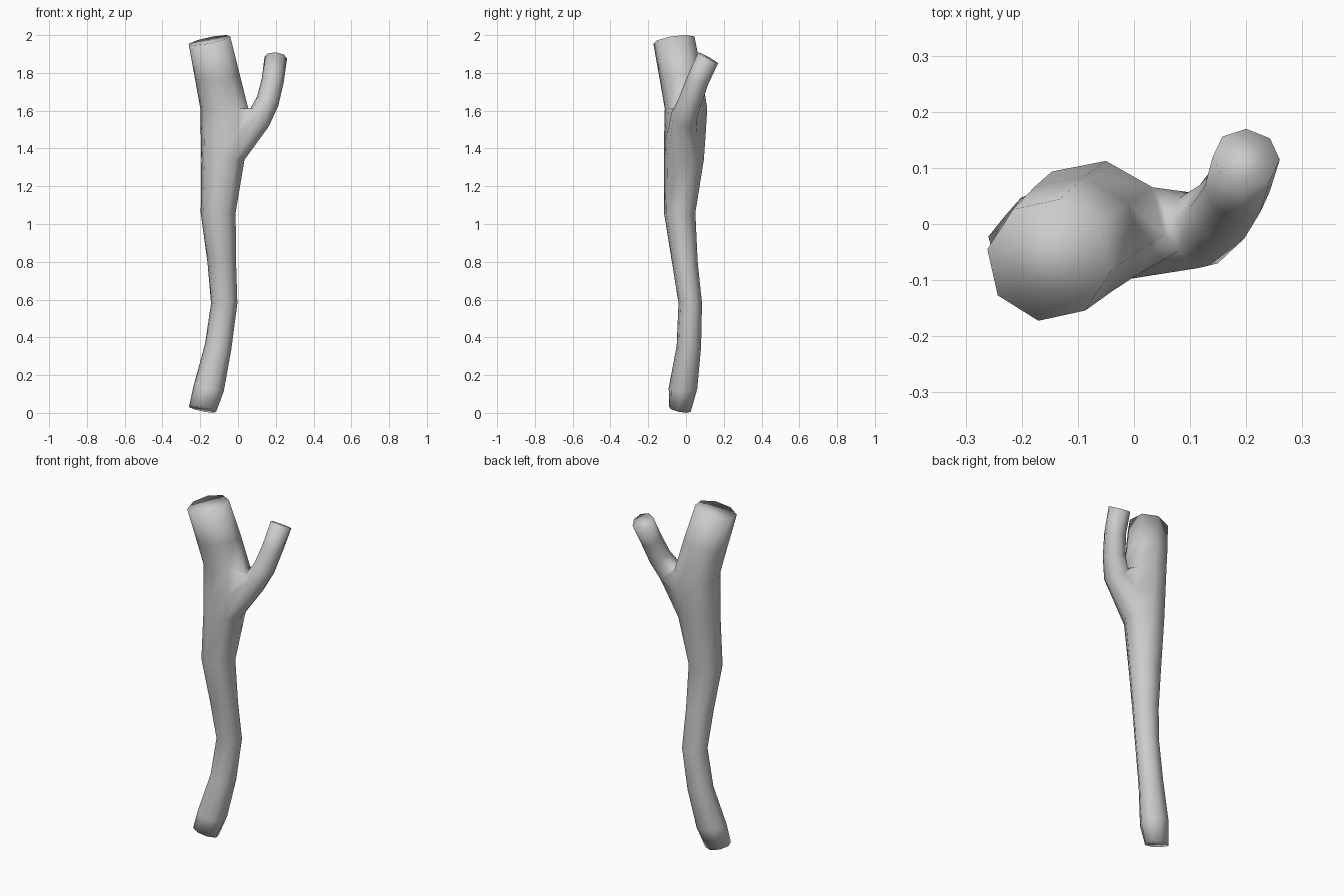
import bpy, bmesh, math
from mathutils import Vector

if "Cube" in bpy.data.objects:
    bpy.data.objects.remove(bpy.data.objects["Cube"])

N = 8
bm = bmesh.new()


def skin(a, b, skip=()):
    for i in range(N):
        if i not in skip:
            j = (i + 1) % N
            bm.faces.new((a[i], a[j], b[j], b[i]))


# Trunk rings: z, x min, x max, y min, y max, slope in x, slope in y
trunk = [
    (0.019, -0.26, -0.115, -0.09, 0.025, -0.2, -0.2),
    (0.13, -0.235, -0.075, -0.092, 0.06, -0.2, 0.0),
    (0.35, -0.175, -0.035, -0.05, 0.08, -0.2, 0.0),
    (0.58, -0.143, -0.003, -0.04, 0.085, 0.0, 0.0),
    (0.80, -0.162, -0.01, -0.075, 0.062, 0.05, 0.0),
    (1.06, -0.198, -0.012, -0.117, 0.05, 0.0, 0.0),
    (1.34, -0.195, 0.035, -0.117, 0.095, 0.0, 0.0),
    (1.48, -0.198, 0.048, -0.116, 0.105, 0.0, 0.0),
    (1.61, -0.2, 0.055, -0.113, 0.113, 0.0, 0.0),
    (1.78, -0.228, 0.01, -0.14, 0.085, 0.12, 0.1),
    (1.973, -0.262, -0.04, -0.173, 0.045, 0.2, 0.15),
]
rings = []
for z, x0, x1, y0, y1, sx, sy in trunk:
    ring = []
    for i in range(N):
        a = 2 * math.pi * i / N - math.radians(10)
        dx = (x1 - x0) / 2 * math.cos(a) * 1.01
        dy = (y1 - y0) / 2 * math.sin(a) * 1.01
        ring.append(bm.verts.new(((x0 + x1) / 2 + dx, (y0 + y1) / 2 + dy,
                                  z + sx * dx + sy * dy)))
    rings.append(ring)

# Leave a two by two opening where the branch grows out
for k in range(len(rings) - 1):
    skin(rings[k], rings[k + 1], (0, N - 1) if k in (6, 7) else ())
bm.faces.new(rings[0][::-1])
bm.faces.new(rings[-1])

# Branch: starts from the edge of the opening and curves up and back
lo, mid, hi = rings[6:9]
prev = [hi[0], hi[1], mid[1], lo[1], lo[0], lo[-1], mid[-1], hi[-1]]
branch = [  # centre, direction, radius
    ((0.115, -0.012, 1.565), (0.72, 0.22, 0.66), 0.07),
    ((0.157, 0.022, 1.65), (0.42, 0.32, 0.85), 0.062),
    ((0.184, 0.062, 1.76), (0.2, 0.4, 0.88), 0.059),
    ((0.2, 0.117, 1.88), (0.08, 0.48, 0.87), 0.06),
]
for c, d, r in branch:
    t = Vector(d).normalized()
    up = Vector((-1, 0, 0))
    up = (up - t * up.dot(t)).normalized()
    side = up.cross(t)
    ring = []
    for i in range(N):
        a = 2 * math.pi * i / N
        ring.append(bm.verts.new(Vector(c) + (up * math.cos(a) + side * math.sin(a)) * r))
    skin(prev, ring)
    prev = ring
bm.faces.new(prev)

bmesh.ops.recalc_face_normals(bm, faces=bm.faces)
for f in bm.faces:
    f.smooth = True
mesh = bpy.data.meshes.new("forked_stick")
bm.to_mesh(mesh)
bm.free()
bpy.context.collection.objects.link(bpy.data.objects.new("forked_stick", mesh))
